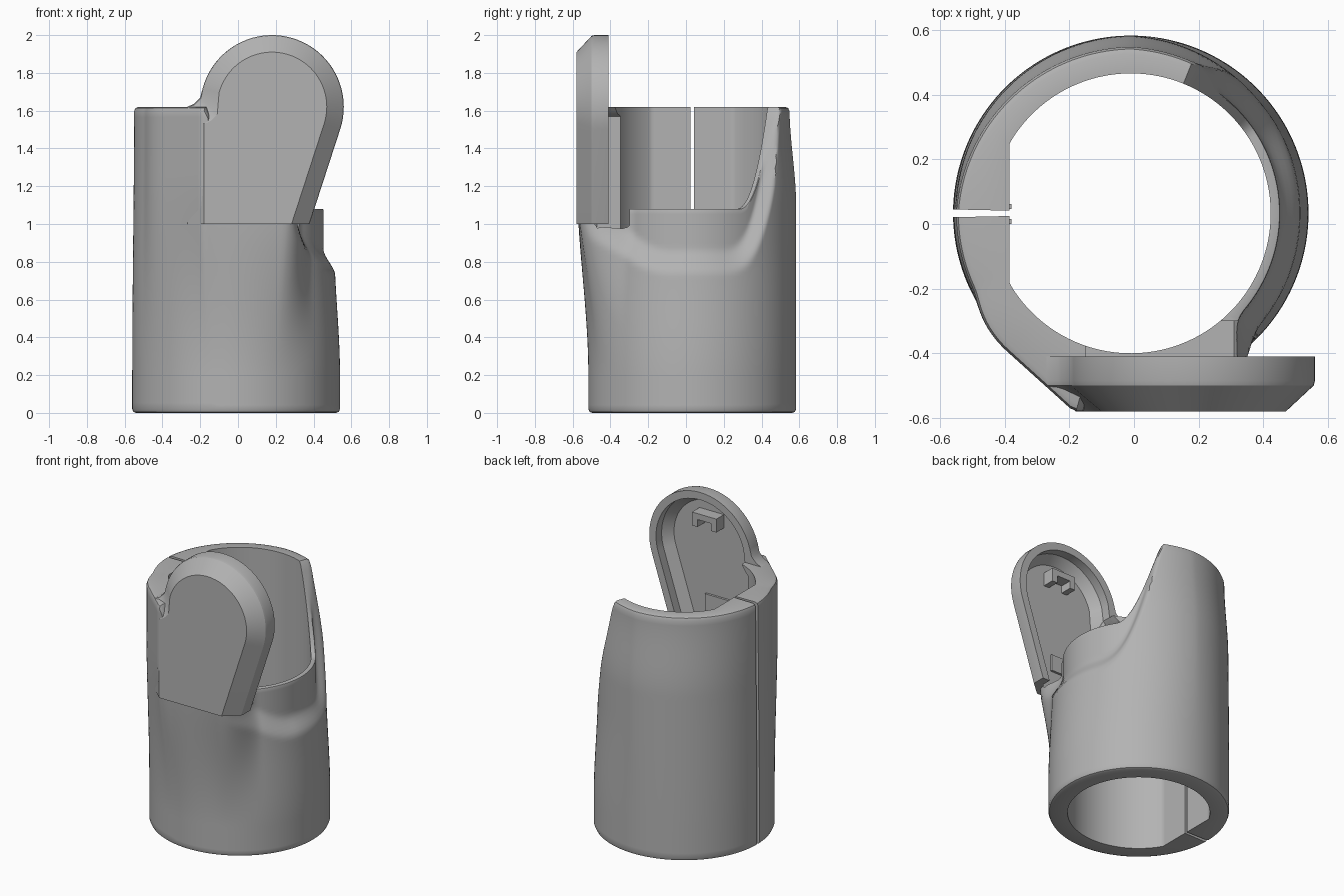
import bpy, bmesh
from math import sin, cos, radians, pi

cube = bpy.data.objects.get("Cube")
if cube:
    bpy.data.objects.remove(cube, do_unlink=True)

grey = bpy.data.materials.new("plain grey")
grey.use_nodes = True
COLOUR = (0.45, 0.45, 0.45, 1)
grey.diffuse_color = COLOUR
grey.node_tree.nodes["Principled BSDF"].inputs["Base Color"].default_value = COLOUR

CX, CY, R, TOP, RIM = -0.01, 0.033, 0.55, 1.62, 1.08


def ease(v, a, b):
    t = max(0, min(1, (v - a) / (b - a)))
    return t * t * (3 - 2 * t)


def finish(bm, name):
    bmesh.ops.recalc_face_normals(bm, faces=bm.faces)
    me = bpy.data.meshes.new(name)
    bm.to_mesh(me)
    bm.free()
    me.materials.append(grey)
    ob = bpy.data.objects.new(name, me)
    bpy.context.collection.objects.link(ob)
    return ob


def activate(ob):
    bpy.ops.object.select_all(action='DESELECT')
    ob.select_set(True)
    bpy.context.view_layer.objects.active = ob


def smooth(ob):
    activate(ob)
    bpy.ops.object.shade_smooth_by_angle(angle=radians(32))


def cut(ob, cutter):
    activate(ob)
    mod = ob.modifiers.new("cut", 'BOOLEAN')
    mod.object, mod.operation, mod.solver = cutter, 'DIFFERENCE', 'EXACT'
    bpy.ops.object.modifier_apply(modifier=mod.name)


# Sleeve: height of the rim around the ring
def rim_height(a):
    x, y = CX + R * cos(a), CY + R * sin(a)
    if sin(a) < 0:
        return TOP - (TOP - RIM) * ease(x, -0.15, -0.09)
    if x < 0.1:
        return TOP
    rise = max(0, min(1, (y - 0.33) / 0.21))
    return RIM + (TOP - RIM) * rise ** 2.2


# Sleeve: outer radius with flattened front, tapers and side scoop
def outer_radius(a, z):
    c, s, deg = cos(a), sin(a), a * 180 / pi
    r = R - 0.03 * max(0, c) * ease(z, 0.2, 0.9) - 0.035 * max(0, s) * ease(z, 1.1, TOP)
    r -= 0.01 * max(0, -c) * ease(z, 0.2, TOP)
    front = ease(deg, -155, -132) * (1 - ease(deg, -64, -40))
    if s < 0:
        flat = min(0.611 / max(-s, 0.01), 0.67)
        slant = -0.67 * c - 0.743 * s
        if slant > 0.1:
            flat = min(flat, 0.574 / slant)
        r += max(0, flat - r) * front * ease(z, 0.2, 1.25)
    if c > 0:
        y = CY + R * s
        low = 0.73 + 0.89 * max(0, (y - 0.15) / 0.39) ** 4
        low += 0.25 * max(0, (-y - 0.1) / 0.4) ** 2
        r -= max(0, r - 0.462) * ease(z, low, low + 0.14) * (1 - front)
    return r


def inner_radius(a):
    return min(0.433, 0.375 / max(-cos(a), 0.01))


def make_sleeve():
    bm = bmesh.new()
    rows, columns, gap = 48, 200, 0.022
    rings = []
    for i in range(columns + 1):
        a = -pi + gap + (2 * pi - 2 * gap) * i / columns
        h = rim_height(a)
        soft = 0.006 + 0.016 * ease(h, 1.1, 1.5)
        levels = [(0, 0.02), (0.006, 0.006)]
        levels += [(0.02 + (h - 0.02 - soft) * k / rows, 0) for k in range(rows + 1)]
        levels += [(h - soft * 0.3, soft * 0.3), (h, soft)]
        pts = [(outer_radius(a, z) - d, z) for z, d in levels]
        pts += [(inner_radius(a), z) for z, d in reversed(levels)]
        rings.append([bm.verts.new((CX + r * cos(a), CY + r * sin(a), z)) for r, z in pts])
    n = len(rings[0])
    for p, q in zip(rings, rings[1:]):
        for k in range(n):
            m = (k + 1) % n
            bm.faces.new((p[k], q[k], q[m], p[m]))
    # Slit walls
    for p in (rings[0], rings[-1]):
        for k in range(n // 2 - 1):
            bm.faces.new((p[k], p[k + 1], p[n - 2 - k], p[n - 1 - k]))
    return finish(bm, "sleeve")


# Paddle outline, moved inwards by d and ending at height z0
def outline(d, z0):
    r = 0.38 - d
    pts = []
    for k in range(41):
        a = radians(-18 + 183 * k / 40)
        pts.append((0.18 + r * cos(a), 1.62 + r * sin(a)))
    pts += [(-0.2 + d, 1.67 - d), (-0.235 + d, 1.635 - d), (-0.27 + d, 1.62 - d), (-0.27 + d, z0)]
    x, z = pts[0]
    pts.append((x - (z - z0) * 0.325, z0))
    return pts


def loft(name, sections, z0):
    bm = bmesh.new()
    rings = [[bm.verts.new((x, y, z)) for x, z in outline(d, z0)] for y, d in sections]
    n = len(rings[0])
    for p, q in zip(rings, rings[1:]):
        for k in range(n):
            bm.faces.new((p[k], p[(k + 1) % n], q[(k + 1) % n], q[k]))
    bm.faces.new(rings[0])
    bm.faces.new(rings[-1])
    return finish(bm, name)


def box(name, lo, hi):
    bm = bmesh.new()
    bmesh.ops.create_cube(bm, size=1)
    for v in bm.verts:
        v.co = [(l + h) / 2 + c * (h - l) for l, h, c in zip(lo, hi, v.co)]
    return finish(bm, name)


sleeve = make_sleeve()
paddle = loft("paddle", [(-0.58, 0.09), (-0.5, 0.004), (-0.485, 0), (-0.41, 0)], 1.0)

# Hollow back of the paddle, running down into the sleeve wall
recess = loft("recess_cutter", [(-0.53, 0.1), (-0.47, 0.05), (-0.3, 0.05)], 0.95)
recess.hide_render = True
for part in (sleeve, paddle):
    cut(part, recess)
    smooth(part)
bpy.data.objects.remove(recess, do_unlink=True)

# Hook and tab inside the recess
box("hook_bar", (0.09, -0.54, 1.79), (0.27, -0.45, 1.83))
for side, x in (("left", 0.23), ("right", 0.09)):
    box("hook_leg_" + side, (x, -0.54, 1.74), (x + 0.04, -0.45, 1.79))
box("recess_tab", (0.04, -0.54, 1.16), (0.22, -0.515, 1.27))

# Clip plates either side of the slit
for side, y in (("front", 0.0), ("back", 0.046)):
    box("clip_plate_" + side, (-0.39, y, 1.31), (-0.379, y + 0.016, 1.45))
